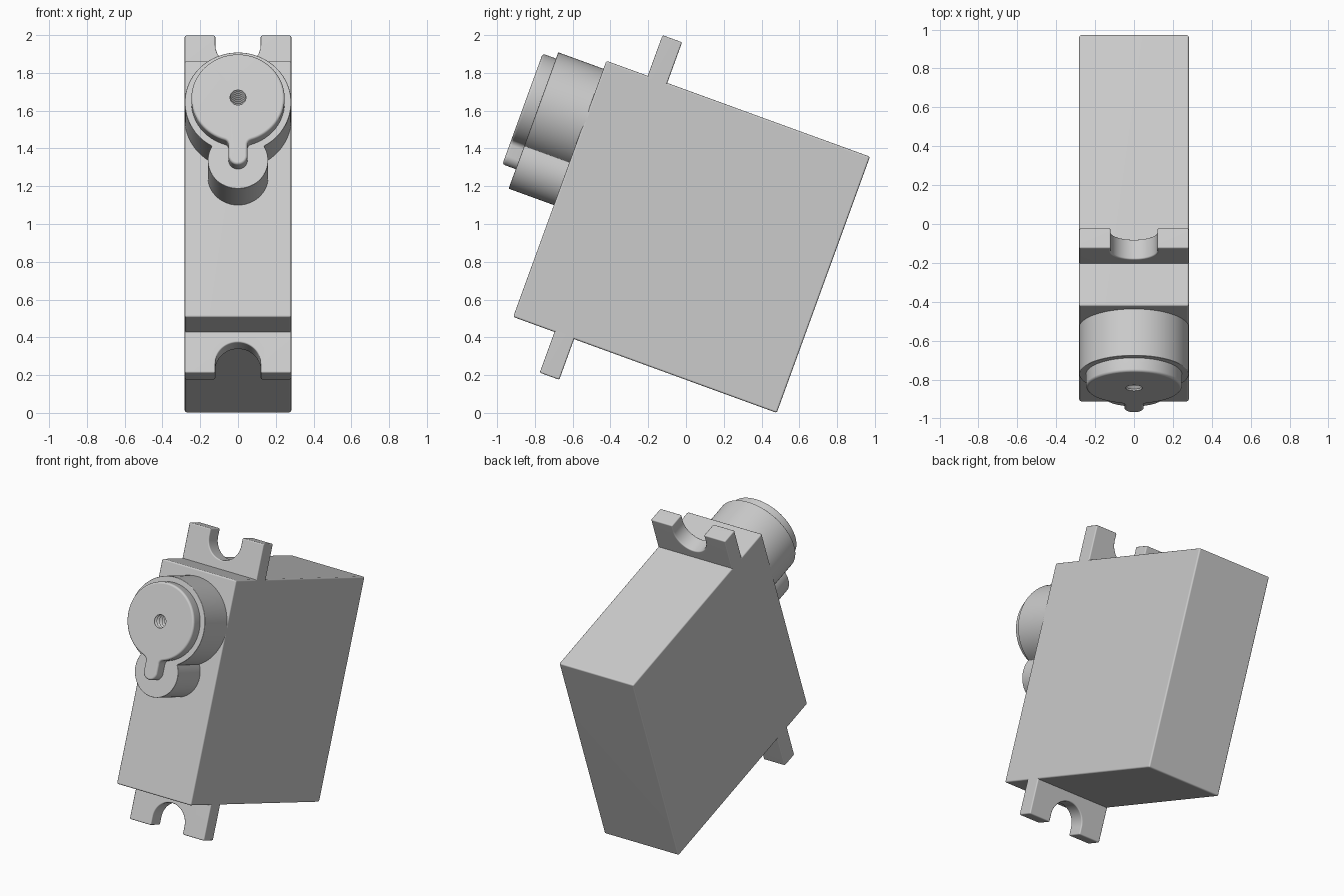
import bpy, bmesh
from math import sin, cos, pi, radians, sqrt, atan2, asin
from mathutils import Matrix

if "Cube" in bpy.data.objects:
    bpy.data.objects.remove(bpy.data.objects["Cube"], do_unlink=True)

# One grey plastic for the whole servo
grey = bpy.data.materials.new("grey plastic")
grey.use_nodes = True
colour = (0.6, 0.6, 0.6, 1)
grey.diffuse_color = colour
grey.node_tree.nodes["Principled BSDF"].inputs["Base Color"].default_value = colour

# Parts are built upright from the lower front edge, then leaned back
LEAN = Matrix.Translation((0, -0.915, 0.508)) @ Matrix.Rotation(radians(-20), 4, "X")
HALF, HEIGHT, DEPTH = 0.282, 1.443, 1.485
SHAFT, PINION = 1.116, 0.79          # heights of the two shaft centres


def arc(cx, cz, r, start, end, n=32):
    return [(cx + r * cos(start + (end - start) * i / n),
             cz + r * sin(start + (end - start) * i / n)) for i in range(n + 1)]


def make_object(name, bm):
    bmesh.ops.recalc_face_normals(bm, faces=bm.faces[:])
    mesh = bpy.data.meshes.new(name)
    bm.to_mesh(mesh)
    bm.free()
    mesh.materials.append(grey)
    ob = bpy.data.objects.new(name, mesh)
    bpy.context.collection.objects.link(ob)
    ob.matrix_world = LEAN
    return ob


def prism(name, outline, front, back):
    """Extrude an x-z outline along the depth."""
    bm = bmesh.new()
    face = bm.faces.new([bm.verts.new((x, front, z)) for x, z in outline])
    new = bmesh.ops.extrude_face_region(bm, geom=[face])["geom"]
    verts = [g for g in new if isinstance(g, bmesh.types.BMVert)]
    bmesh.ops.translate(bm, verts=verts, vec=(0, back - front, 0))
    return make_object(name, bm)


def finish(ob, bevel, cutter=None):
    """Round the edges, cut the hole, smooth the curved sides."""
    mod = ob.modifiers.new("round", "BEVEL")
    mod.width, mod.segments, mod.limit_method = bevel, 3, "ANGLE"
    mod.angle_limit = radians(40)
    if cutter:
        cut = ob.modifiers.new("hole", "BOOLEAN")
        cut.operation, cut.solver, cut.object = "DIFFERENCE", "EXACT", cutter
    bpy.ops.object.select_all(action="DESELECT")
    ob.select_set(True)
    bpy.context.view_layer.objects.active = ob
    for m in list(ob.modifiers):
        bpy.ops.object.modifier_apply(modifier=m.name)
    bpy.ops.object.shade_smooth_by_angle(angle=radians(32))
    ob.modifiers.new("even shading", "WEIGHTED_NORMAL").keep_sharp = True


# Case
case = prism("case", [(-HALF, 0), (HALF, 0), (HALF, HEIGHT), (-HALF, HEIGHT)], 0, DEPTH)
finish(case, 0.01)

# Mounting ears with an open slot, one above and one below
SLOT, REACH = 0.12, 0.229
for name, base, way in (("upper_ear", HEIGHT, 1), ("lower_ear", 0, -1)):
    ear = [(-HALF, -0.04), (HALF, -0.04), (HALF, REACH), (SLOT, REACH)]
    ear += arc(0, 0.178, SLOT, 0, -pi) + [(-SLOT, REACH), (-HALF, REACH)]
    finish(prism(name, [(x, base + way * z) for x, z in ear], 0.233, 0.343), 0.008)

# Threaded screw hole cutter
bm = bmesh.new()
SIDES, PITCH, TURNS = 32, 0.03, 9
rings = []
for i in range(2 * TURNS):
    r = 0.055 if i % 2 == 0 else 0.042
    rings.append([bm.verts.new((x, -0.345 + i * PITCH / 2, z))
                  for x, z in arc(0, SHAFT, r, 0, 2 * pi, SIDES)[:-1]])
for a, b in zip(rings, rings[1:]):
    for i in range(SIDES):
        j = (i + 1) % SIDES
        bm.faces.new((a[i], a[j], b[j], b[i]))
bm.faces.new(rings[0])
bm.faces.new(rings[-1])
hole = make_object("screw_hole_cutter", bm)
hole.hide_render = True
hole.hide_viewport = False

# Gear housing: large round boss merging into a smaller one below
R, r, gap = HALF, 0.16, SHAFT - PINION
drop = (gap ** 2 + R ** 2 - r ** 2) / (2 * gap)
side = sqrt(R ** 2 - drop ** 2)
big = atan2(-drop, side)
small = atan2(gap - drop, side)
outline = arc(0, SHAFT, R, big, pi - big, 72)
outline += arc(0, PINION, r, pi - small, 2 * pi + small, 48)[1:-1]
finish(prism("gear_housing", outline, -0.255, 0.02), 0.004, hole)

# Raised cap with a round-ended key running down over the small boss
CAP, KEY, FIL = 0.247, 0.05, 0.03
fx = KEY + FIL
fz = sqrt((CAP + FIL) ** 2 - fx ** 2)
turn = atan2(-fz, fx)
fillet = arc(fx, SHAFT - fz, FIL, pi, pi + turn, 8)
outline = arc(0, SHAFT, CAP, turn, pi - turn, 72)
outline += [(-x, z) for x, z in fillet[::-1]][1:]
outline += arc(0, PINION, KEY, pi, 2 * pi, 20)
outline += fillet[:-1]
finish(prism("shaft_cap", outline, -0.33, -0.24), 0.014, hole)

bpy.data.objects.remove(hole, do_unlink=True)
